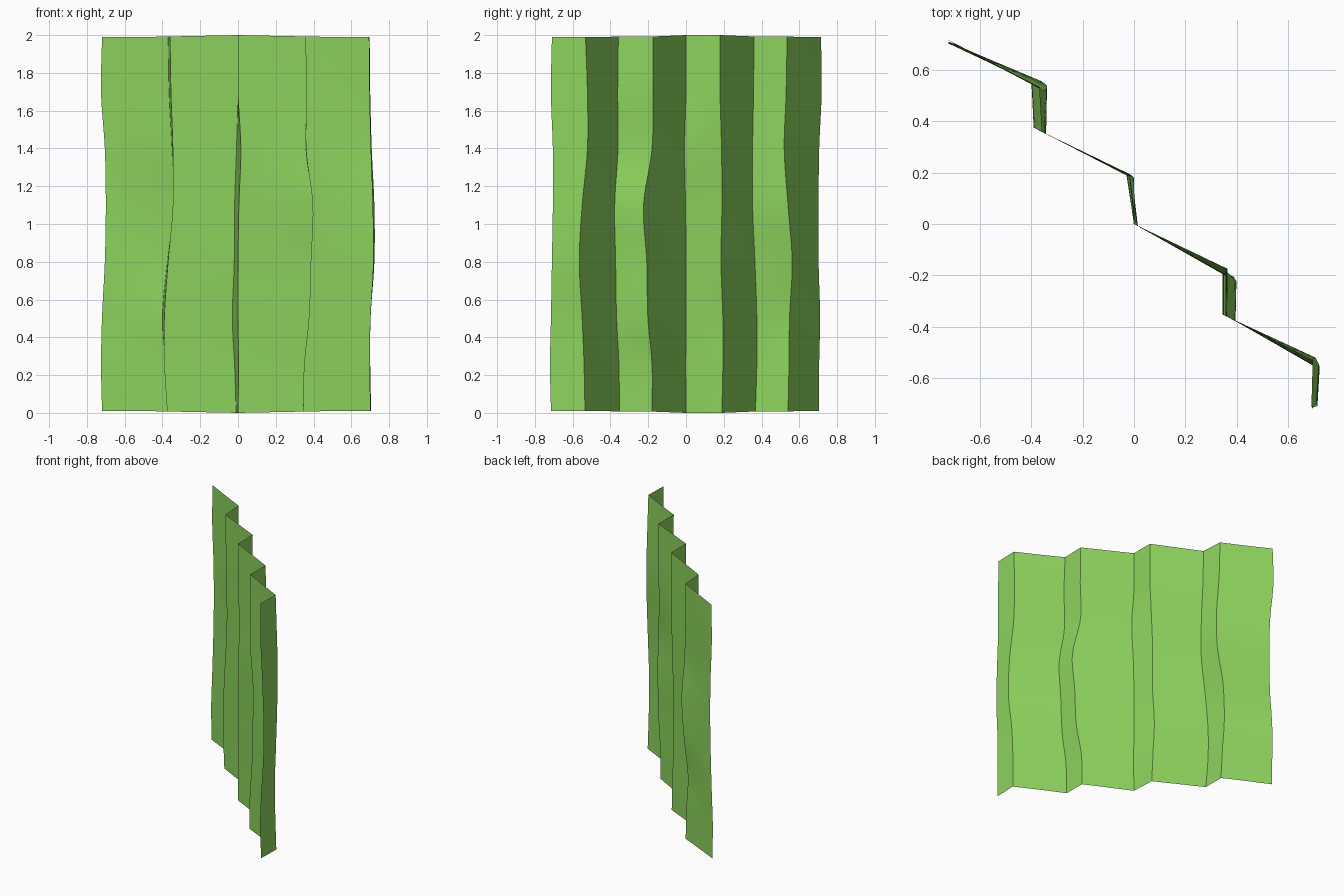
import bpy, bmesh

if "Cube" in bpy.data.objects:
    bpy.data.objects.remove(bpy.data.objects["Cube"])

# Fold lines: (base x, base y, x offsets, y offsets or None) in thousandths, at the heights in KEYS.
# With no y offsets the crease slides along the long panel slope of -1/2.
KEYS = [0, .25, .5, .8, 1.1, 1.4, 1.7, 2]
FOLDS = [
    (-.715, .71, [-5, -10, -5, 10, 15, 10, -10, -5], [-5, -5, 0, -8, -8, -5, 8, 5]),
    (-.365, .54, [-10, -20, -35, -10, 25, 15, 0, -5], [0, 5, 8, 22, 0, -20, -10, -5]),
    (-.36, .36, [-15, -30, -30, -10, 15, 15, 5, 0], None),
    (0, .18, [-10, -18, -30, -20, -18, -8, 0, 0], [10, 15, 15, 5, 10, 8, 0, 0]),
    (0, 0, [0, 3, 0, 0, 5, 15, 0, 0], None),
    (.36, -.18, [-15, -10, 20, 30, 38, -2, 5, 0], [0, 0, -22, -28, -45, 0, 5, 5]),
    (.36, -.36, [-15, -10, 15, 25, 35, 0, 3, -4], None),
    (.70, -.54, [5, 0, 2, 22, 22, 8, 0, -3], [5, 0, -10, -25, -10, 18, 18, 8]),
    (.70, -.71, [0, -5, 0, 15, 12, 2, -5, -8], [-5, -10, -5, 0, 5, 5, -5, 0]),
]
ROWS, COLS = 40, 6


def spline(values, z):
    """Smooth interpolation of the offsets at height z."""
    i = max(k for k in range(len(KEYS) - 1) if KEYS[k] <= z)
    a, b = values[i], values[i + 1]
    span = KEYS[i + 1] - KEYS[i]

    def slope(k):
        lo, hi = max(k - 1, 0), min(k + 1, len(KEYS) - 1)
        return (values[hi] - values[lo]) / (KEYS[hi] - KEYS[lo]) * span
    t = (z - KEYS[i]) / span
    return ((2*t**3 - 3*t*t + 1) * a + (t**3 - 2*t*t + t) * slope(i)
            + (3*t*t - 2*t**3) * b + (t**3 - t*t) * slope(i + 1))


def crease(fold, z):
    x, y, dx, dy = fold
    ox = spline(dx, z)
    oy = spline(dy, z) if dy else -ox / 2
    return x + ox / 1000, y + oy / 1000


# Pleated sheet: rows of points between neighbouring creases
bm = bmesh.new()
grid = []
for r in range(ROWS + 1):
    z = 2 * r / ROWS
    pts = [crease(f, z) for f in FOLDS]
    row = []
    for c in range((len(FOLDS) - 1) * COLS + 1):
        i = min(c // COLS, len(FOLDS) - 2)
        t = c / COLS - i
        x = pts[i][0] * (1 - t) + pts[i + 1][0] * t
        y = pts[i][1] * (1 - t) + pts[i + 1][1] * t
        # ends of the sheet dip in very slightly towards the sides
        inset = .01 * min(1, abs(x) / .5)
        row.append(bm.verts.new((x, y, inset + z * (1 - inset))))
    grid.append(row)
for a, b in zip(grid, grid[1:]):
    for c in range(len(a) - 1):
        bm.faces.new((a[c], a[c + 1], b[c + 1], b[c])).smooth = True

# Crisp creases
for a, b in zip(grid, grid[1:]):
    for c in range(COLS, len(a) - 1, COLS):
        bm.edges.get((a[c], b[c])).smooth = False

mesh = bpy.data.meshes.new("pleated_sheet")
bm.to_mesh(mesh)
bm.free()
sheet = bpy.data.objects.new("pleated_sheet", mesh)
bpy.context.collection.objects.link(sheet)

green = bpy.data.materials.new("green_cloth")
green.diffuse_color = (.27, .66, .11, 1)
green.use_nodes = True
green.node_tree.nodes["Principled BSDF"].inputs["Base Color"].default_value = green.diffuse_color
mesh.materials.append(green)
